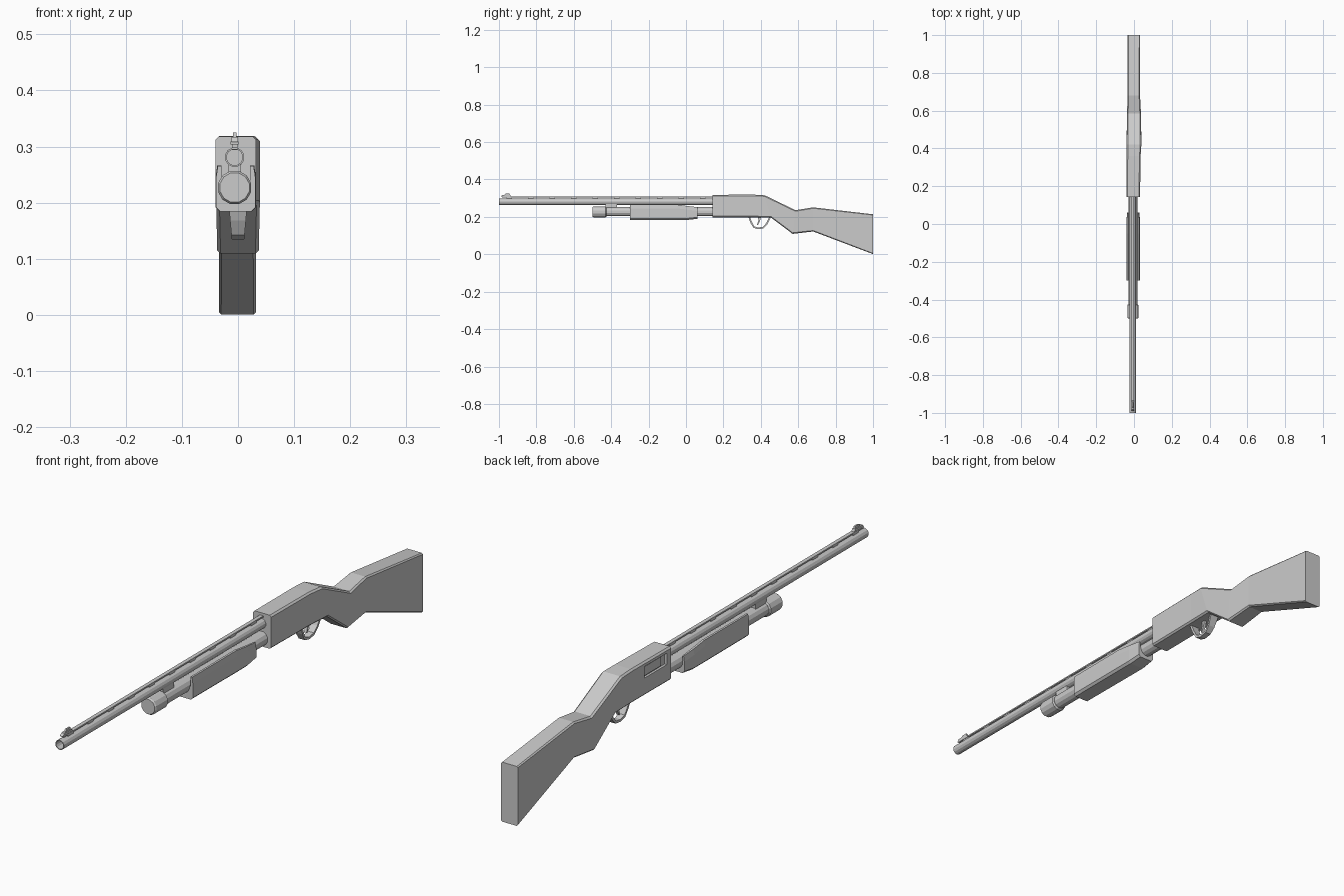
import bpy, bmesh, math

if "Cube" in bpy.data.objects:
    bpy.data.objects.remove(bpy.data.objects["Cube"])

CX = -0.006  # shared axis of barrel and magazine


def make(name, bm):
    bmesh.ops.recalc_face_normals(bm, faces=bm.faces)
    me = bpy.data.meshes.new(name)
    bm.to_mesh(me)
    bm.free()
    ob = bpy.data.objects.new(name, me)
    bpy.context.collection.objects.link(ob)
    return ob


def loft(name, rings, closed=False):
    """Skin a list of equal-length rings; cap the ends unless the chain is closed."""
    bm = bmesh.new()
    vs = [[bm.verts.new(p) for p in r] for r in rings]
    n = len(rings[0])
    pairs = list(zip(vs, vs[1:])) + ([(vs[-1], vs[0])] if closed else [])
    for a, b in pairs:
        for i in range(n):
            j = (i + 1) % n
            bm.faces.new((a[i], a[j], b[j], b[i]))
    if not closed:
        bm.faces.new(vs[0])
        bm.faces.new(vs[-1])
    return make(name, bm)


def lathe(name, profile, z, sides=12):
    """Profile of (y, radius) around an axis along y."""
    rings = []
    for y, r in profile:
        rings.append([(CX + r * math.cos(t), y, z + r * math.sin(t))
                      for t in (2 * math.pi * (i + 0.5) / sides for i in range(sides))])
    return loft(name, rings)


def side_prism(name, outline, half, cx=CX):
    """Extrude a (y, z) outline along x."""
    return loft(name, [[(x, y, z) for y, z in outline] for x in (cx - half, cx + half)])


def box(name, x0, x1, y0, y1, z0, z1):
    return side_prism(name, [(y0, z0), (y1, z0), (y1, z1), (y0, z1)], (x1 - x0) / 2, (x0 + x1) / 2)


def chamfered(y_top, y_bot, top, bot, half, cx, c):
    pts = [(half - c, top), (half, top - c), (half, bot + c), (half - c, bot),
           (c - half, bot), (-half, bot + c), (-half, top - c), (c - half, top)]
    return [(cx + x, y_top if z > (top + bot) / 2 else y_bot, z) for x, z in pts]


# Receiver flowing into the grip and stock
body = loft("receiver_and_stock", [chamfered(*s) for s in [
    (0.142, 0.142, 0.318, 0.198, 0.036, -0.004, 0.006),
    (0.36, 0.36, 0.319, 0.198, 0.037, -0.002, 0.006),
    (0.42, 0.455, 0.316, 0.196, 0.039, 0.0, 0.006),
    (0.585, 0.57, 0.236, 0.109, 0.037, 0.0, 0.006),
    (0.68, 0.68, 0.251, 0.122, 0.033, -0.001, 0.005),
    (1.0, 1.0, 0.214, 0.001, 0.033, -0.001, 0.004)]])

# Ejection port on the left side, with the bolt showing inside
cutter = box("port_cutter", -0.06, -0.031, 0.165, 0.29, 0.262, 0.303)
cutter.hide_render = True
cutter.hide_viewport = True
mod = body.modifiers.new("port", "BOOLEAN")
mod.object = cutter
mod.solver = "EXACT"
box("bolt", -0.034, -0.02, 0.19, 0.288, 0.266, 0.298)

# Barrel with open muzzle
lathe("barrel", [(0.15, 0.0175), (-1.0, 0.0175), (-1.0, 0.0145), (-0.88, 0.0145)], 0.281)

# Magazine tube, cap and barrel lug
lathe("magazine_tube", [(0.15, 0.025), (-0.44, 0.025)], 0.228)
lathe("magazine_cap", [(-0.425, 0.026), (-0.43, 0.0305), (-0.495, 0.0305), (-0.5, 0.027)], 0.227)
box("barrel_lug", CX - 0.011, CX + 0.011, -0.43, -0.37, 0.245, 0.272)

# Ventilated rib on posts
box("rib", CX - 0.007, CX + 0.007, -0.985, 0.145, 0.304, 0.309)
for i in range(10):
    y = -0.96 + i * 0.115
    box(f"rib_post_{i + 1}", CX - 0.005, CX + 0.005, y, y + 0.03, 0.294, 0.305)

# Front sight
side_prism("sight_base", [(-0.99, 0.308), (-0.935, 0.308), (-0.94, 0.317), (-0.982, 0.317)], 0.006)
side_prism("sight_blade", [(-0.975, 0.315), (-0.94, 0.315), (-0.944, 0.325), (-0.965, 0.325)], 0.003)


# Pump fore-end: U-shaped channel with a sloped rear
def channel(y, top, half, bot):
    h = [(half - 0.003, top), (half, top - 0.02), (half, bot + 0.008), (half - 0.008, bot)]
    inner = [(-0.025, top), (-0.025, 0.23), (0.025, 0.23), (0.025, top)]
    ring = h + [(-x, z) for x, z in reversed(h)] + inner
    return [(x - 0.004, y, z) for x, z in ring]


loft("fore_end", [channel(-0.3, 0.265, 0.035, 0.184), channel(-0.05, 0.266, 0.036, 0.184),
                  channel(0.01, 0.258, 0.036, 0.184), channel(0.062, 0.252, 0.033, 0.190)])

# Trigger guard loop, narrower at the bottom
path = [(0.332, 0.202), (0.345, 0.168), (0.36, 0.142), (0.385, 0.134),
        (0.415, 0.139), (0.435, 0.16), (0.455, 0.202)]
mid_y, mid_z = 0.394, 0.21
guard = []
for y, z in path:
    w = 0.011 + 0.006 * (z - 0.134) / 0.068
    d = math.hypot(y - mid_y, z - mid_z)
    iy, iz = y - (y - mid_y) / d * 0.009, z - (z - mid_z) / d * 0.009
    guard.append([(-w, y, z), (w, y, z), (w, iy, iz), (-w, iy, iz)])
loft("trigger_guard", guard)

# Trigger
side_prism("trigger", [(0.385, 0.205), (0.402, 0.205), (0.396, 0.178), (0.385, 0.156),
                       (0.38, 0.158), (0.387, 0.18)], 0.005, 0.0)
